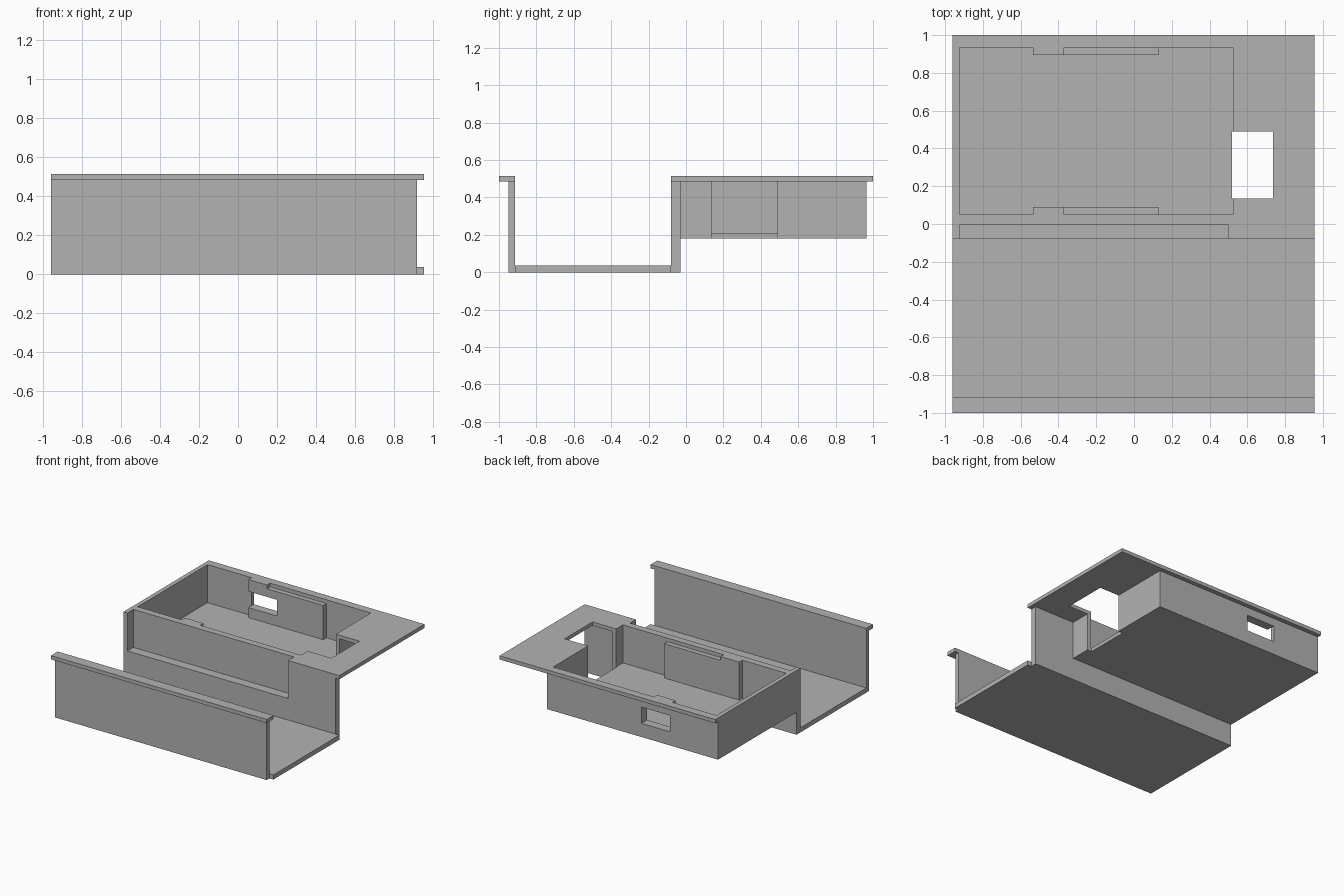
import bpy

cube = bpy.data.objects.get("Cube")
if cube:
    bpy.data.objects.remove(cube, do_unlink=True)

grey = bpy.data.materials.new("plain grey")
grey.use_nodes = True
colour = (0.45, 0.45, 0.45, 1)
grey.diffuse_color = colour
grey.node_tree.nodes["Principled BSDF"].inputs["Base Color"].default_value = colour


def box(name, x, y, z):
    """Box spanning the given (low, high) ranges."""
    bpy.ops.mesh.primitive_cube_add(size=1)
    ob = bpy.context.object
    ob.name = name
    spans = (x, y, z)
    for v in ob.data.vertices:
        v.co = [(lo + hi) / 2 + c * (hi - lo) for c, (lo, hi) in zip(v.co, spans)]
    ob.data.materials.append(grey)
    return ob


def combine(body, operation, tool):
    """Apply a boolean and discard the tool."""
    tool.hide_render = True
    mod = body.modifiers.new(operation.lower(), 'BOOLEAN')
    mod.operation, mod.solver, mod.object = operation, 'EXACT', tool
    bpy.context.view_layer.objects.active = body
    bpy.ops.object.modifier_apply(modifier=mod.name)
    bpy.data.objects.remove(tool, do_unlink=True)


LEFT, END, EDGE = -0.96, 0.92, 0.955
TOP, UNDER, TRAY, FLOOR = 0.515, 0.485, 0.18, 0.21
long = (LEFT, END)

# Front channel: floor, outer wall and lip
channel = box("channel_and_tray", long, (-0.95, -0.03), (0, 0.037))
for x, y, z in (
    ((0.8, EDGE), (-0.915, -0.08), (0, 0.037)),
    (long, (-0.95, -0.915), (0, TOP)),
    ((LEFT, EDGE), (-1, -0.915), (UNDER, TOP)),
    # Shared wall, top plate and solid tray
    (long, (-0.08, -0.03), (0, TOP)),
    ((LEFT, EDGE), (-0.08, 1), (UNDER, TOP)),
    ((LEFT, 0.56), (-0.05, 0.965), (TRAY, 0.5)),
):
    combine(channel, 'UNION', box("section", x, y, z))

# Tray cavity and the long recess in the shared wall
combine(channel, 'DIFFERENCE', box("cavity", (-0.925, 0.525), (0.05, 0.935), (FLOOR, 0.7)))
combine(channel, 'DIFFERENCE', box("recess", (-0.925, 0.5), (-0.2, -0.005), (FLOOR, 0.7)))

# Thickened inner panels: short full-height end, long lower run
for y in ((0.03, 0.09), (0.895, 0.95)):
    combine(channel, 'UNION', box("panel", (-0.535, -0.37), y, (0.2, TOP)))
    inner = (0.05, 0.09) if y[0] < 0.5 else (0.895, 0.935)
    combine(channel, 'UNION', box("low_panel", (-0.45, 0.13), inner, (0.2, UNDER)))

# Side opening through plate, wall and floor edge; window in the back wall
combine(channel, 'DIFFERENCE', box("side_opening", (0.52, 0.735), (0.135, 0.49), (0.1, 0.7)))
combine(channel, 'DIFFERENCE', box("back_window", (-0.535, -0.28), (0.85, 1.1), (0.29, 0.42)))
